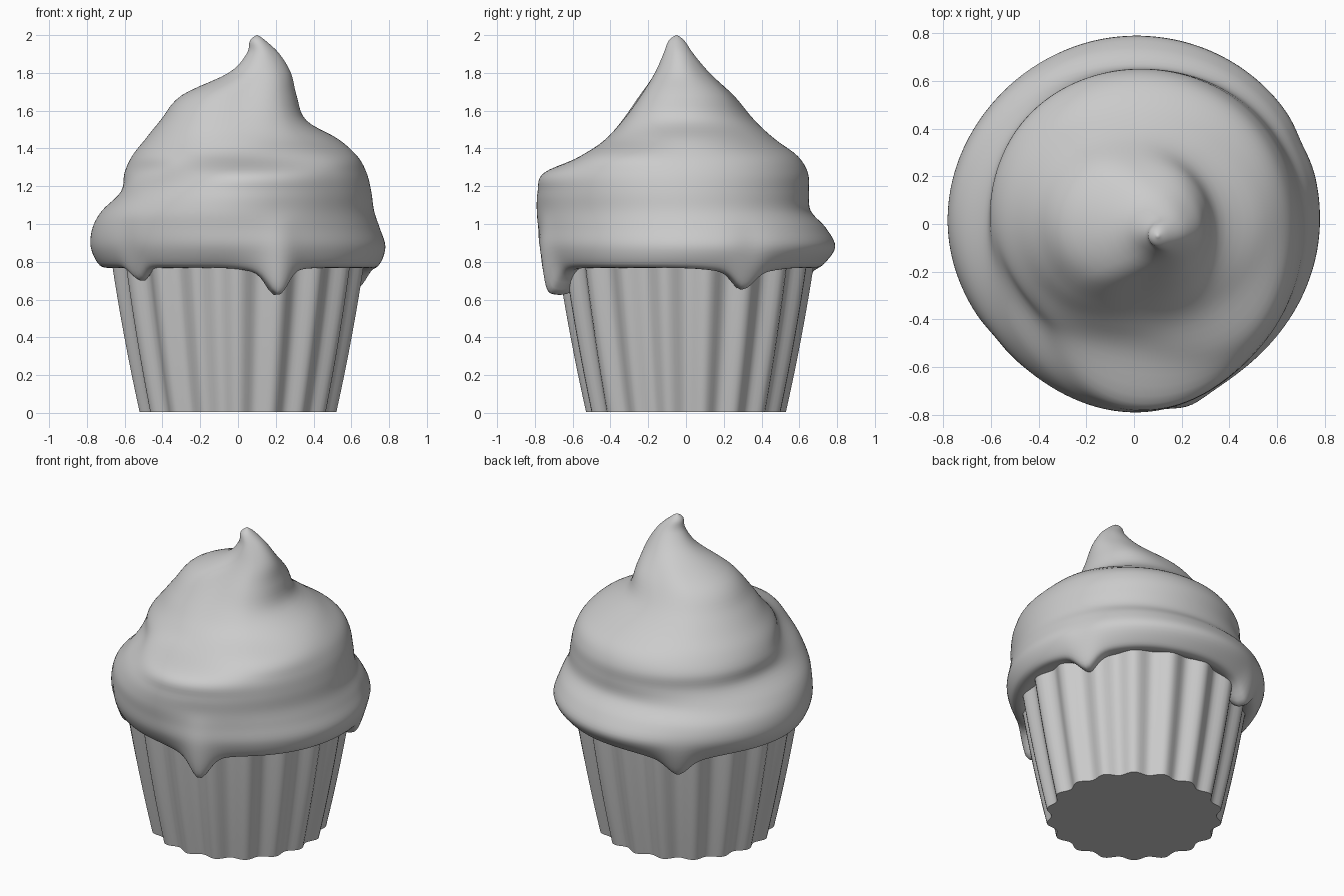
import bpy, math

if "Cube" in bpy.data.objects:
    bpy.data.objects.remove(bpy.data.objects["Cube"])

N = 180  # segments around


def loft(name, rings, angle):
    """Skin a stack of equal closed rings and cap both ends."""
    n = len(rings[0])
    verts = [p for ring in rings for p in ring]
    faces = [list(range(n))[::-1]]
    for k in range(len(rings) - 1):
        for i in range(n):
            j = (i + 1) % n
            faces.append([k * n + i, k * n + j, (k + 1) * n + j, (k + 1) * n + i])
    faces.append([(len(rings) - 1) * n + i for i in range(n)])
    mesh = bpy.data.meshes.new(name)
    mesh.from_pydata(verts, [], faces)
    obj = bpy.data.objects.new(name, mesh)
    bpy.context.collection.objects.link(obj)
    bpy.ops.object.select_all(action='DESELECT')
    obj.select_set(True)
    bpy.context.view_layer.objects.active = obj
    bpy.ops.object.shade_smooth_by_angle(angle=math.radians(angle))
    return obj


def cubic(a, b, c, d, t):
    return b + 0.5 * t * (c - a + t * (2 * a - 5 * b + 4 * c - d + t * (3 * (b - c) + d - a)))


# Fluted paper cup
FLUTES = 18
cup = []
for k in range(9):
    t = k / 8
    ring = []
    for i in range(N):
        a = 2 * math.pi * i / N
        r = 0.511 + 0.147 * t + 0.03 * t * (1 - t) - (0.018 + 0.006 * t) * math.cos(FLUTES * a)
        ring.append((r * math.cos(a), r * math.sin(a), 0.005 + 0.815 * t))
    cup.append(ring)
loft("paper_cup", cup, 40)

# Swirled frosting: radii every 45 degrees (from +x) at each height, around a bent axis
HEIGHTS = [0.79, 0.88, 0.98, 1.07, 1.17, 1.27, 1.36, 1.45, 1.55, 1.68, 1.80, 1.90, 1.97]
AXIS_X = [0] * 9 + [0.03, 0.11, 0.13, 0.105]
AXIS_Y = [0] * 9 + [0, -0.025, -0.04, -0.05]
RADII = [
    [.75, .78, .75, .72, .705, .68, .63, .53, .36, .28, .17, .09, .042],
    [.74, .795, .76, .70, .685, .67, .62, .49, .35, .27, .155, .085, .042],
    [.73, .79, .74, .66, .65, .645, .59, .47, .36, .25, .15, .08, .042],
    [.73, .78, .76, .69, .64, .63, .575, .49, .40, .30, .155, .08, .042],
    [.74, .78, .77, .72, .62, .60, .56, .49, .41, .33, .16, .085, .042],
    [.71, .75, .755, .74, .68, .575, .53, .46, .39, .30, .15, .08, .042],
    [.71, .765, .78, .79, .785, .75, .54, .425, .335, .24, .14, .08, .042],
    [.73, .76, .75, .74, .74, .725, .66, .48, .37, .28, .155, .08, .042],
]
# Drips: angle, length, angular width, outward push
DRIPS = [(26, .085, .11, -.02), (27, .03, .3, 0), (121, .085, .12, 0), (121, .04, .3, 0),
         (219, .07, .10, -.02), (287, .115, .10, .03), (285, .03, .22, .045)]


def profile(a):
    s = a / (math.pi / 4)
    k, t = int(s), s - int(s)
    rows = [RADII[(k + o) % 8] for o in (-1, 0, 1, 2)]
    rad = [cubic(*vals, t) for vals in zip(*rows)]
    drop = push = 0.0
    for deg, length, width, out in DRIPS:
        d = (a - math.radians(deg) + math.pi) % (2 * math.pi) - math.pi
        g = math.exp(-(d / width) ** 2)
        drop += length * g
        push += out * g
    c, sn = math.cos(a), math.sin(a)
    rad[0] += push * 0.75
    rad[1] += push * 0.45
    rad[2] += push * 0.2
    r0 = rad[0]
    pts = [(0.50 * c, 0.50 * sn, 0.80), (0.62 * c, 0.62 * sn, 0.785 - drop * 0.95),
           ((r0 - 0.05) * c, (r0 - 0.05) * sn, 0.768 - drop)]
    for i, (r, z) in enumerate(zip(rad, HEIGHTS)):
        z -= drop * (0.85 if i == 0 else 0.15 if i == 1 else 0)
        pts.append((AXIS_X[i] + r * c, AXIS_Y[i] + r * sn, z))
    pts.append((0.10 + 0.004 * c, -0.05 + 0.004 * sn, 2.0))
    return pts


STEPS = 5
columns = []
for i in range(N):
    p = profile(2 * math.pi * i / N)
    p = [p[0]] + p + [p[-1]]
    col = []
    for k in range(1, len(p) - 2):
        for s in range(STEPS):
            col.append(tuple(cubic(*q, s / STEPS) for q in zip(*p[k - 1:k + 3])))
    col.append(p[-1])
    columns.append(col)
loft("frosting_swirl", [list(r) for r in zip(*columns)], 60)
